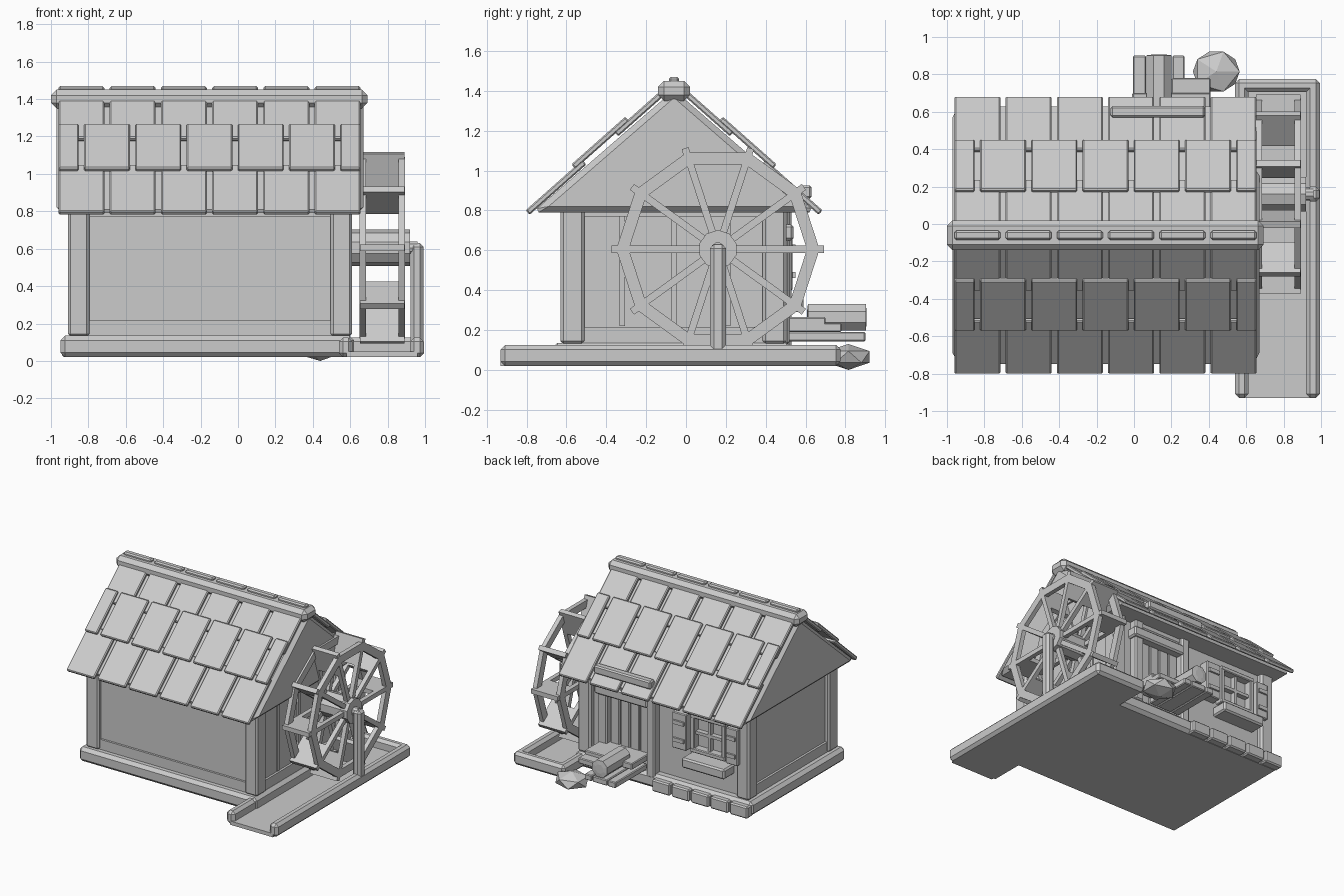
import bpy, bmesh, math
from mathutils import Vector, Matrix

if "Cube" in bpy.data.objects:
    bpy.data.objects.remove(bpy.data.objects["Cube"])

grey = bpy.data.materials.new("plain_grey")
grey.diffuse_color = (0.6, 0.6, 0.6, 1)
grey.use_nodes = True
grey.node_tree.nodes["Principled BSDF"].inputs["Base Color"].default_value = grey.diffuse_color


def finish(name, bm, bevel=0.0):
    bmesh.ops.recalc_face_normals(bm, faces=bm.faces)
    me = bpy.data.meshes.new(name)
    bm.to_mesh(me)
    bm.free()
    me.materials.append(grey)
    ob = bpy.data.objects.new(name, me)
    bpy.context.collection.objects.link(ob)
    if bevel:
        m = ob.modifiers.new("bevel", "BEVEL")
        m.width, m.segments = bevel, 1
    return ob


def box(name, x, y, z, bevel=0.0, rot=None):
    """Box from (min, max) pairs, optionally turned about its centre."""
    bm = bmesh.new()
    size = [x[1] - x[0], y[1] - y[0], z[1] - z[0]]
    bmesh.ops.create_cube(bm, size=1, matrix=Matrix.Diagonal((*size, 1)))
    ob = finish(name, bm, bevel)
    ob.location = [(a + b) / 2 for a, b in (x, y, z)]
    if rot is not None:
        ob.rotation_euler.x = rot
    return ob


def prism(name, pts, x0, x1, bevel=0.0):
    """Profile in the y-z plane pulled along x."""
    bm = bmesh.new()
    f = bm.faces.new([bm.verts.new((x0, y, z)) for y, z in pts])
    r = bmesh.ops.extrude_face_region(bm, geom=[f])
    bmesh.ops.translate(bm, vec=(x1 - x0, 0, 0),
                        verts=[v for v in r["geom"] if isinstance(v, bmesh.types.BMVert)])
    return finish(name, bm, bevel)


# Foundation and walls
box("foundation", (-0.95, 0.62), (-0.67, 0.53), (0.02, 0.135), 0.025)
box("walls", (-0.875, 0.575), (-0.595, 0.46), (0.1, 0.82))
for x in (-0.91, 0.495):
    for y in (-0.63, 0.385):
        box("corner_post", (x, x + 0.115), (y, y + 0.12), (0.13, 0.81), 0.015)
for z in ((0.13, 0.215), (0.77, 0.81)):
    box("front_rail", (-0.82, 0.52), (-0.612, -0.58), z)
    for x in (-0.893, 0.56):
        box("side_rail", (x, x + 0.033), (-0.53, 0.4), z)
for y in (-0.32, -0.06, 0.21):
    box("wall_strip", (0.57, 0.585), (y - 0.013, y + 0.013), (0.22, 0.8))

# Gable block under the roof
RY = -0.06
prism("gable", [(RY - 0.71, 0.79), (RY + 0.71, 0.79), (RY, 1.405)], -0.97, 0.67, 0.03)

# Roof tiles: three overlapping rows on each side
SLOPE = math.atan(0.885)
PITCH, X0, X1 = 0.274, -0.96, 0.655
for side, label in ((-1, "front"), (1, "back")):
    for near, far, lift, shift in ((0.05, 0.29, 0, 0), (0.235, 0.505, 0.027, 0.5), (0.45, 0.735, 0, 0)):
        mid, length = (near + far) / 2, (far - near) / math.cos(SLOPE)
        z = 1.44 + lift - 0.885 * mid
        for i in range(7 if shift else 6):
            a = max(X0, X0 + (i - shift) * PITCH)
            b = min(X1, X0 + (i - shift) * PITCH + 0.245)
            y = RY + side * mid
            box(label + "_tile", (a, b), (y - length / 2, y + length / 2),
                (z - 0.015, z + 0.015), 0.007, -side * SLOPE)

# Ridge beam with caps
box("ridge_beam", (-1.0, 0.692), (RY - 0.08, RY + 0.08), (1.35, 1.45), 0.03)
for i in range(6):
    a = X0 + i * PITCH
    box("ridge_cap", (a, a + 0.245), (RY - 0.025, RY + 0.025), (1.43, 1.47), 0.01)
box("roof_bar", (-0.125, 0.38), (0.57, 0.63), (0.86, 0.925), 0.01)

# Mill race: floor and border beams
box("race_floor", (0.58, 0.96), (-0.93, 0.74), (0.02, 0.05))
box("race_inner_beam", (0.54, 0.612), (-0.93, 0.77), (0.02, 0.125), 0.022)
box("race_outer_beam", (0.92, 0.995), (-0.93, 0.77), (0.02, 0.125), 0.022)
box("race_back_beam", (0.54, 0.995), (0.705, 0.775), (0.02, 0.125), 0.022)

# Water wheel
WY, WZ, N = 0.16, 0.605, 10
STEP = 2 * math.pi / N


def polar(r, a):
    return WY + r * math.cos(a), WZ + r * math.sin(a)


def radial_bar(name, r0, r1, half, a, x0, x1):
    c, s = math.cos(a), math.sin(a)
    prism(name, [(WY + r * c - t * s, WZ + r * s + t * c)
                 for r, t in ((r0, -half), (r1, -half), (r1, half), (r0, half))], x0, x1)


for x0, x1 in ((0.65, 0.685), (0.857, 0.892)):
    bm = bmesh.new()
    rings = [[bm.verts.new((x, *polar(r, k * STEP)))
              for x, r in ((x0, 0.51), (x1, 0.51), (x1, 0.447), (x0, 0.447))] for k in range(N)]
    for k in range(N):
        p, q = rings[k], rings[(k + 1) % N]
        for j in range(4):
            bm.faces.new((p[j], p[(j + 1) % 4], q[(j + 1) % 4], q[j]))
    finish("wheel_rim", bm)
    for k in range(N):
        radial_bar("wheel_spoke", 0.07, 0.46, 0.018, k * STEP, x0, x1)
for k in range(N):
    radial_bar("wheel_paddle", 0.33, 0.533, 0.018, k * STEP, 0.652, 0.89)
prism("wheel_hub", [polar(0.097, (k + 0.5) * STEP) for k in range(N)], 0.61, 0.92)
prism("wheel_axle", [polar(0.035, k * STEP) for k in range(N)], 0.55, 0.96)
box("wheel_post", (0.922, 0.993), (0.12, 0.2), (0.02, 0.63), 0.02)

# Door on the back wall
box("porch_post", (-0.09, -0.015), (0.45, 0.53), (0.1, 0.84), 0.012)
box("door_frame_post", (0.34, 0.42), (0.44, 0.52), (0.13, 0.8), 0.01)
box("door_lintel", (-0.03, 0.44), (0.44, 0.54), (0.65, 0.73), 0.012)
box("door_header", (-0.02, 0.36), (0.44, 0.505), (0.75, 0.8), 0.01)
for i in range(4):
    a = -0.01 + i * 0.088
    box("door_plank", (a, a + 0.08), (0.44, 0.48), (0.14, 0.65), 0.006)

# Window with bars, shutters and flower box
WX0, WX1, WB, WT = -0.71, -0.4, 0.4, 0.71
for x in (WX0, WX1 - 0.035):
    box("window_side", (x, x + 0.035), (0.45, 0.52), (WB, WT), 0.006)
for z in (WB, WT - 0.035):
    box("window_rail", (WX0, WX1), (0.45, 0.522), (z, z + 0.035), 0.006)
box("window_bar_upright", (-0.567, -0.543), (0.45, 0.5), (WB, WT))
box("window_bar_cross", (WX0, WX1), (0.45, 0.5), (0.543, 0.567))
for a, b in ((-0.83, -0.725), (-0.375, -0.25)):
    box("shutter", (a, b), (0.45, 0.535), (0.4, 0.69), 0.006)
    for z in (0.46, 0.6):
        box("shutter_batten", (a + 0.015, b - 0.015), (0.53, 0.55), (z, z + 0.03))
box("flower_box", (-0.75, -0.37), (0.45, 0.59), (0.29, 0.37), 0.012)

# Foot stones along the back
for i in range(5):
    a = -0.94 + i * 0.172
    box("foot_stone", (a, a + 0.158), (0.5, 0.57), (0.02, 0.115), 0.01)

# Landing, step and log
for a, b in ((-0.005, 0.065), (0.07, 0.2), (0.205, 0.27)):
    box("landing_plank", (a, b), (0.5, 0.9), (0.143, 0.19), 0.006)
box("step_lower", (0.2, 0.41), (0.5, 0.78), (0.19, 0.235), 0.006)
box("step_upper", (-0.01, 0.41), (0.45, 0.7), (0.215, 0.265), 0.006)
bm = bmesh.new()
bmesh.ops.create_cone(bm, cap_ends=True, segments=8, radius1=0.072, radius2=0.072, depth=0.29,
                      matrix=Matrix.Rotation(math.pi / 2, 4, "X") @ Matrix.Rotation(math.pi / 8, 4, "Z"))
bmesh.ops.inset_region(bm, faces=[f for f in bm.faces if len(f.verts) == 8], thickness=0.035, depth=0.004)
finish("log", bm).location = (0.133, 0.757, 0.265)

# Rock
bm = bmesh.new()
bmesh.ops.create_icosphere(bm, subdivisions=1, radius=1,
                           matrix=Matrix.Diagonal((0.14, 0.125, 0.065, 1)))
finish("rock", bm).location = (0.44, 0.815, 0.065)
